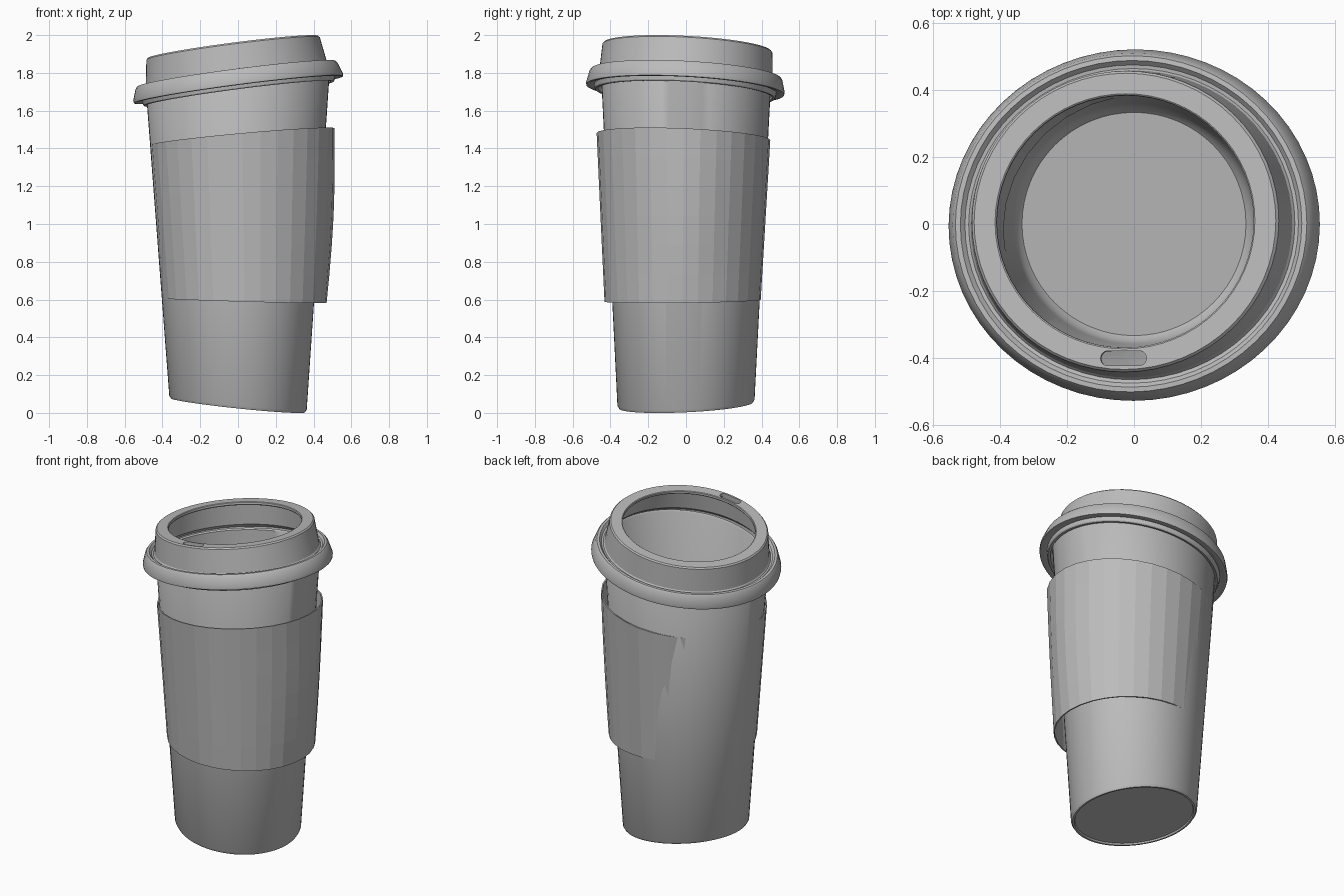
import bpy, bmesh, math
from mathutils import Vector, Matrix

cube = bpy.data.objects.get("Cube")
if cube:
    bpy.data.objects.remove(cube, do_unlink=True)

grey = bpy.data.materials.new("plain_grey")
grey.use_nodes = True
colour = (0.5, 0.5, 0.5, 1)
grey.diffuse_color = colour
grey.node_tree.nodes["Principled BSDF"].inputs["Base Color"].default_value = colour


def finish(name, bm):
    bmesh.ops.remove_doubles(bm, verts=bm.verts, dist=0.0001)
    bmesh.ops.recalc_face_normals(bm, faces=bm.faces)
    mesh = bpy.data.meshes.new(name)
    bm.to_mesh(mesh)
    bm.free()
    mesh.materials.append(grey)
    obj = bpy.data.objects.new(name, mesh)
    bpy.context.collection.objects.link(obj)
    return obj


def lathe(name, profile, sides, shape):
    """Sweep (radius, height) points round z; shape places each point."""
    bm = bmesh.new()
    rings = []
    for r, z in profile:
        angles = [2 * math.pi * i / sides for i in range(sides)]
        rings.append([bm.verts.new(shape(r, a, z)) for a in angles])
    for low, high in zip(rings, rings[1:]):
        for i in range(sides):
            j = (i + 1) % sides
            bm.faces.new((low[i], low[j], high[j], high[i]))
    return finish(name, bm)


def smooth(obj, angle):
    bpy.ops.object.select_all(action='DESELECT')
    obj.select_set(True)
    bpy.context.view_layer.objects.active = obj
    bpy.ops.object.shade_smooth_by_angle(angle=math.radians(angle))


def lean(x, y, z):
    # one side of the cup is taller than the other
    return Vector((x, y, z + (z - 0.8) * (0.137 * x - 0.062 * y)))


def cup_shape(r, a, z):
    squash = 1 - 0.075 * z / 1.72
    return lean(r * math.cos(a), r * squash * math.sin(a), z)


def sleeve_shape(r, a, z):
    t = (z - 0.595) / 0.865
    pinch = 0.016 * math.sin(math.pi * t) * max(0, math.cos(a)) ** 6
    x = 0.035 - 0.0115 * t + (r + pinch) * math.cos(a)
    y = -0.018 + 0.0045 * t + r * (0.953 - 0.01 * t) * math.sin(a)
    return lean(x, y, z)


def lid_shape(r, a, z):
    squash = 0.975 + 0.035 * max(z, -0.2) / 0.2
    return Vector((r * math.cos(a), r * squash * math.sin(a), z))


# Paper cup: foot, outer wall, rim, inner wall, floor
cup = lathe("cup", [(0, 0.05), (0.34, 0.05), (0.344, 0.04), (0.355, 0.04),
                    (0.364, 0.055), (0.486, 1.75), (0.48, 1.76), (0.472, 1.75),
                    (0.362, 0.13), (0.35, 0.09), (0.335, 0.075), (0, 0.075)],
            64, cup_shape)
smooth(cup, 35)

# Loose sleeve, standing off the cup on one side
steps = 6
outer = [(0.434 + 0.0535 * i / steps, 0.595 + 0.865 * i / steps)
         for i in range(steps + 1)]
inner = [(r - 0.008, z) for r, z in reversed(outer)]
sleeve = lathe("sleeve", outer + inner + outer[:1], 32, sleeve_shape)

# Lid: open top ring, wall, rounded flange, skirt, then back up inside
lid = lathe("lid", [(0.388, -0.003), (0.392, 0), (0.455, 0), (0.463, -0.008),
                    (0.485, -0.15), (0.492, -0.158), (0.503, -0.156),
                    (0.515, -0.142), (0.53, -0.143), (0.54, -0.155),
                    (0.56, -0.215), (0.558, -0.228), (0.546, -0.23),
                    (0.515, -0.222), (0.511, -0.244), (0.505, -0.25),
                    (0.49, -0.248), (0.494, -0.18), (0.472, -0.16),
                    (0.45, -0.02), (0.392, -0.02), (0.388, -0.015),
                    (0.388, -0.003)], 64, lid_shape)
up = Vector((-0.13, 0.053, 1))
tilt = Vector((0, 0, 1)).rotation_difference(up).to_matrix().to_4x4()
lid.matrix_world = Matrix.Translation((-0.027, 0.008, 1.937)) @ tilt

# Drinking slot cut through the top ring
bm = bmesh.new()
bmesh.ops.create_cube(bm, size=1)
bmesh.ops.scale(bm, vec=(0.138, 0.044, 0.08), verts=bm.verts)
upright = [e for e in bm.edges
           if abs(e.verts[0].co.z - e.verts[1].co.z) > 0.01]
bmesh.ops.bevel(bm, geom=upright, offset=0.0215, segments=6, profile=0.5,
                affect='EDGES')
bmesh.ops.translate(bm, vec=(-0.003, -0.41, 0), verts=bm.verts)
cutter = finish("slot_cutter", bm)
cutter.matrix_world = lid.matrix_world.copy()
cut = lid.modifiers.new("slot", 'BOOLEAN')
cut.operation = 'DIFFERENCE'
cut.solver = 'EXACT'
cut.object = cutter
bpy.context.view_layer.update()
bpy.ops.object.select_all(action='DESELECT')
lid.select_set(True)
bpy.context.view_layer.objects.active = lid
bpy.ops.object.modifier_apply(modifier=cut.name)
bpy.data.objects.remove(cutter, do_unlink=True)
smooth(lid, 30)
